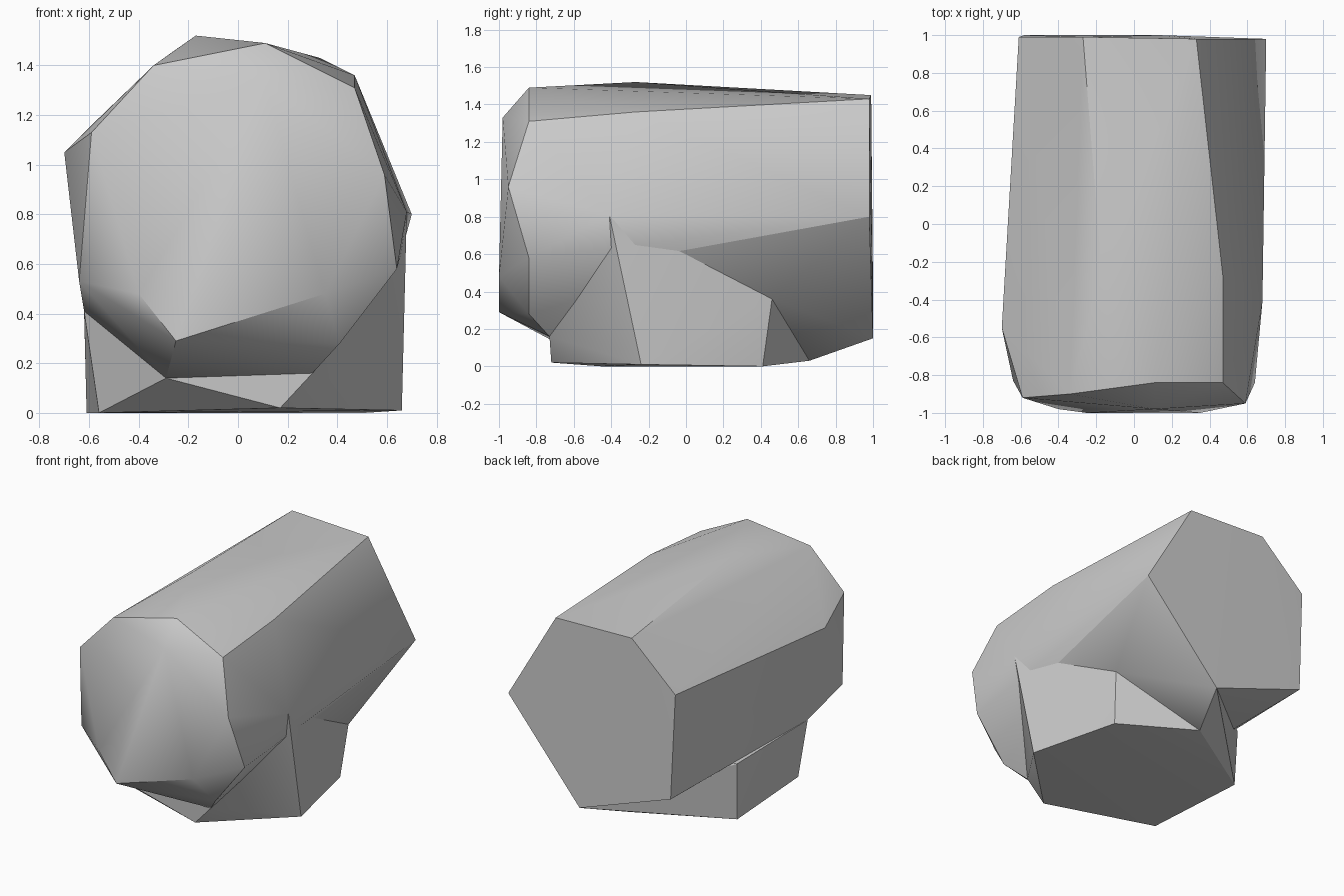
import bpy, bmesh, math

cube = bpy.data.objects.get("Cube")
if cube:
    bpy.data.objects.remove(cube, do_unlink=True)

stone = bpy.data.materials.new("pale_grey")
stone.use_nodes = True
grey = (0.6, 0.6, 0.6, 1)
stone.diffuse_color = grey
stone.node_tree.nodes["Principled BSDF"].inputs["Base Color"].default_value = grey


def faceted_block(name, corners):
    """Wrap a convex faceted solid around its corner points."""
    bm = bmesh.new()
    for corner in corners:
        bm.verts.new(corner)
    hull = bmesh.ops.convex_hull(bm, input=bm.verts)
    unused = {g for g in hull["geom_interior"] + hull["geom_unused"]
              if isinstance(g, bmesh.types.BMVert)}
    bmesh.ops.delete(bm, geom=list(unused), context="VERTS")
    bmesh.ops.recalc_face_normals(bm, faces=bm.faces)
    mesh = bpy.data.meshes.new(name)
    bm.to_mesh(mesh)
    bm.free()
    mesh.materials.append(stone)
    obj = bpy.data.objects.new(name, mesh)
    bpy.context.collection.objects.link(obj)
    bpy.ops.object.select_all(action="DESELECT")
    obj.select_set(True)
    bpy.context.view_layer.objects.active = obj
    bpy.ops.object.shade_smooth_by_angle(angle=math.radians(30))
    return obj


# Corners shared between neighbouring blocks
right_front = (.68, -.41, .81)
right_back = (.7, .98, .8)
keel_back = (.13, 1, .15)
keel_left = (-.29, -.72, .14)
keel_right = (.3, -.73, .16)
hip_left = (-.62, -.47, .41)
heel_left = (-.62, .32, .4)
heel_right = (.54, .46, .36)
foot_back = (-.01, .66, .03)
foot_left = (-.61, .3, 0)

# Long body: hexagonal back, long side edges, domed front
back = [(.33, .98, 1.43), (-.27, .99, 1.45), (-.61, .99, 1.14),
        (-.58, 1, .4), keel_back, right_back]
sides = [(.47, -.27, 1.36), (-.17, -.27, 1.52), (-.7, -.55, 1.05),
         hip_left, right_front]
rim = [(.47, -.84, 1.31), (.11, -.84, 1.49), (-.34, -.9, 1.4),
       (-.59, -.92, 1.13), (-.64, -.83, .53), keel_left, keel_right,
       (.41, -.84, .28), (.64, -.84, .58), (.59, -.95, .96)]
nose = [(.11, -.98, 1.33), (-.4, -.98, .48), (-.25, -1, .29), (.35, -1, .48)]
faceted_block("body", back + sides + rim + nose)

# Six-sided foot under the body
sole = [(.51, .41, 0), foot_back, foot_left, (-.56, -.45, 0),
        (.17, -.72, .02), (.66, -.24, .01)]
faceted_block("foot", sole + [heel_right, right_front, heel_left, hip_left,
                              keel_left, keel_right])

# Sloping web joining the foot to the back of the body
faceted_block("rear_web", [right_front, right_back, heel_right, keel_back,
                           foot_back, foot_left, heel_left])
